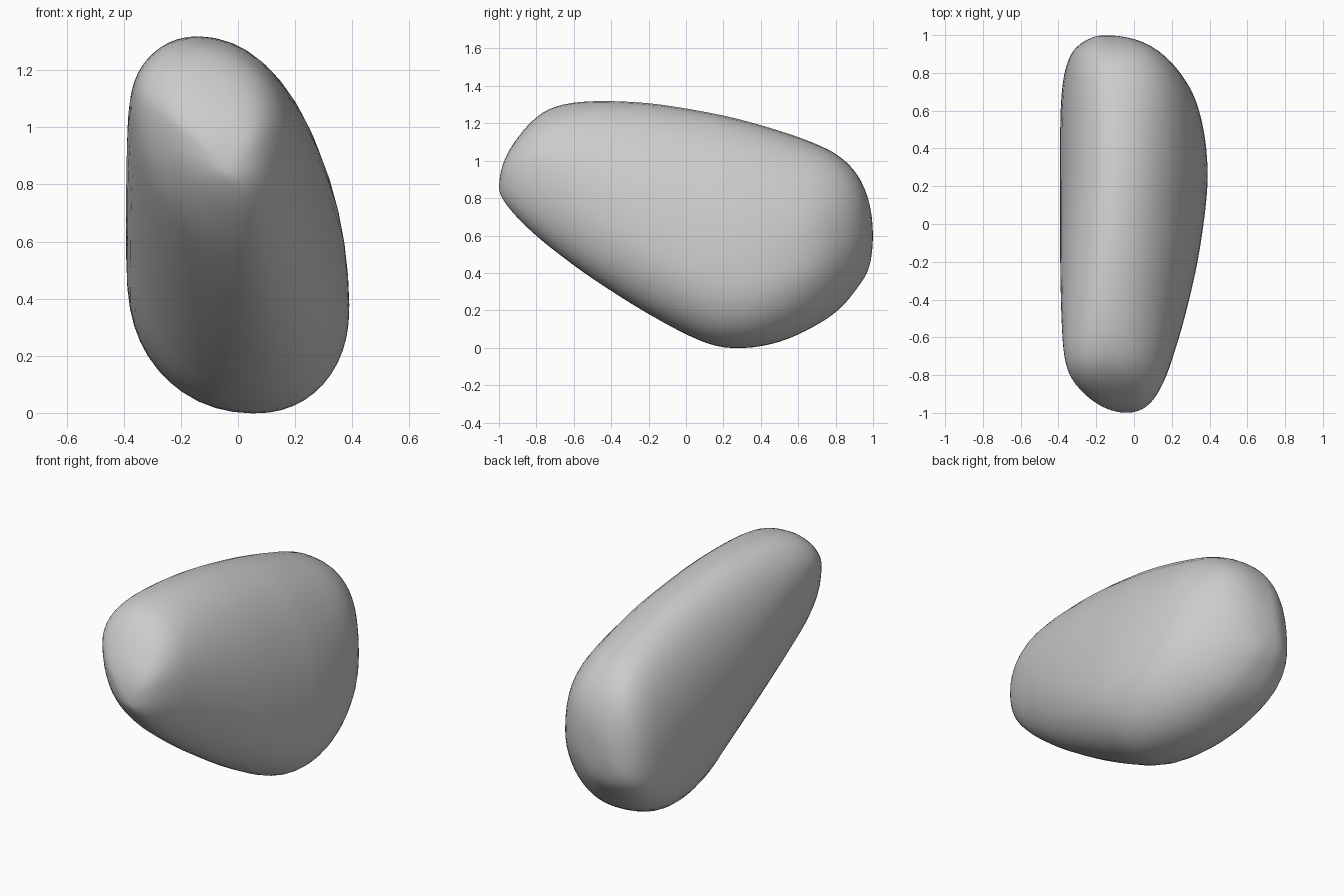
import bpy, bmesh
from math import cos, sin, pi

if "Cube" in bpy.data.objects:
    bpy.data.objects.remove(bpy.data.objects["Cube"])

# Outline stations along y: y, left x, right x, bottom z, top z
S = [(-1, -.04, -.04, .86, .86), (-.98, -.14, .045, .795, .98),
     (-.92, -.24, .11, .715, 1.095), (-.82, -.33, .165, .615, 1.215),
     (-.70, -.37, .208, .515, 1.29), (-.5, -.385, .268, .368, 1.32),
     (-.2, -.392, .338, .178, 1.31), (.1, -.393, .382, .025, 1.264),
     (.3, -.393, .391, -.004, 1.22), (.5, -.392, .37, .03, 1.162),
     (.68, -.385, .318, .11, 1.098), (.82, -.364, .23, .205, 1.025),
     (.92, -.32, .125, .325, .92), (.98, -.24, 0, .43, .775),
     (1, -.15, -.15, .6, .6)]
STEPS, RING = 4, 48


def swap(s):
    # mirrored phantom station so the ends close roundly
    return (s[0], s[2], s[1], s[4], s[3])


def spline(a, b, c, d, t):
    return [q + .5 * t * (r - p + t * (2*p - 5*q + 4*r - s + t * (3*(q - r) + s - p)))
            for p, q, r, s in zip(a, b, c, d)]


def section(y, xl, xr, zb, zt):
    # skewed rounded section: left edge drops and right bulge rises toward the back
    x_top = xl + (.37 + .06 * max(y, 0)) * (xr - xl)
    x_bot = xl + (.6 - .1 * y) * (xr - xl)
    z_left = zb + (.56 - .25 * y) * (zt - zb)
    z_right = zb + (.3 + (.5 if y > .3 else .14) * (y - .3) ** 2) * (zt - zb)
    n_right = (2.0 + .9 * y ** 4, 2.15 - .4 * max(y - .3, 0))   # upper, lower
    n_left = (2.15, 2.0 + .75 * max(y, 0))
    pts = []
    for i in range(RING):
        a = 2 * pi * i / RING
        c, s = cos(a), sin(a)
        n = (n_right if c >= 0 else n_left)[0 if s >= 0 else 1]
        u, v = abs(c) ** (2 / n), abs(s) ** (2 / n)
        xe, ze = (xr, z_right) if c >= 0 else (xl, z_left)
        xm, zm = (x_top, zt) if s >= 0 else (x_bot, zb)
        pts.append((xm + (xe - xm) * u, y, ze + (zm - ze) * v))
    return pts


# Pebble body lofted through the sections
P = [swap(S[1])] + S + [swap(S[-2])]
bm = bmesh.new()
rings = []
for k in range(1, len(P) - 2):
    for j in range(STEPS):
        st = spline(P[k-1], P[k], P[k+1], P[k+2], j / STEPS)
        rings.append([bm.verts.new(p) for p in section(*st)])
rings.append([bm.verts.new(p) for p in section(*S[-1])])
for r, q in zip(rings, rings[1:]):
    for i in range(RING):
        j = (i + 1) % RING
        bm.faces.new((r[i], r[j], q[j], q[i]))
bmesh.ops.remove_doubles(bm, verts=bm.verts, dist=.0005)

# Even out the seams between section quarters
for _ in range(3):
    bmesh.ops.smooth_vert(bm, verts=bm.verts, factor=.3,
                          use_axis_x=True, use_axis_y=True, use_axis_z=True)
bmesh.ops.recalc_face_normals(bm, faces=bm.faces)
for f in bm.faces:
    f.smooth = True
me = bpy.data.meshes.new("pebble")
bm.to_mesh(me)
bm.free()
bpy.context.collection.objects.link(bpy.data.objects.new("pebble", me))
